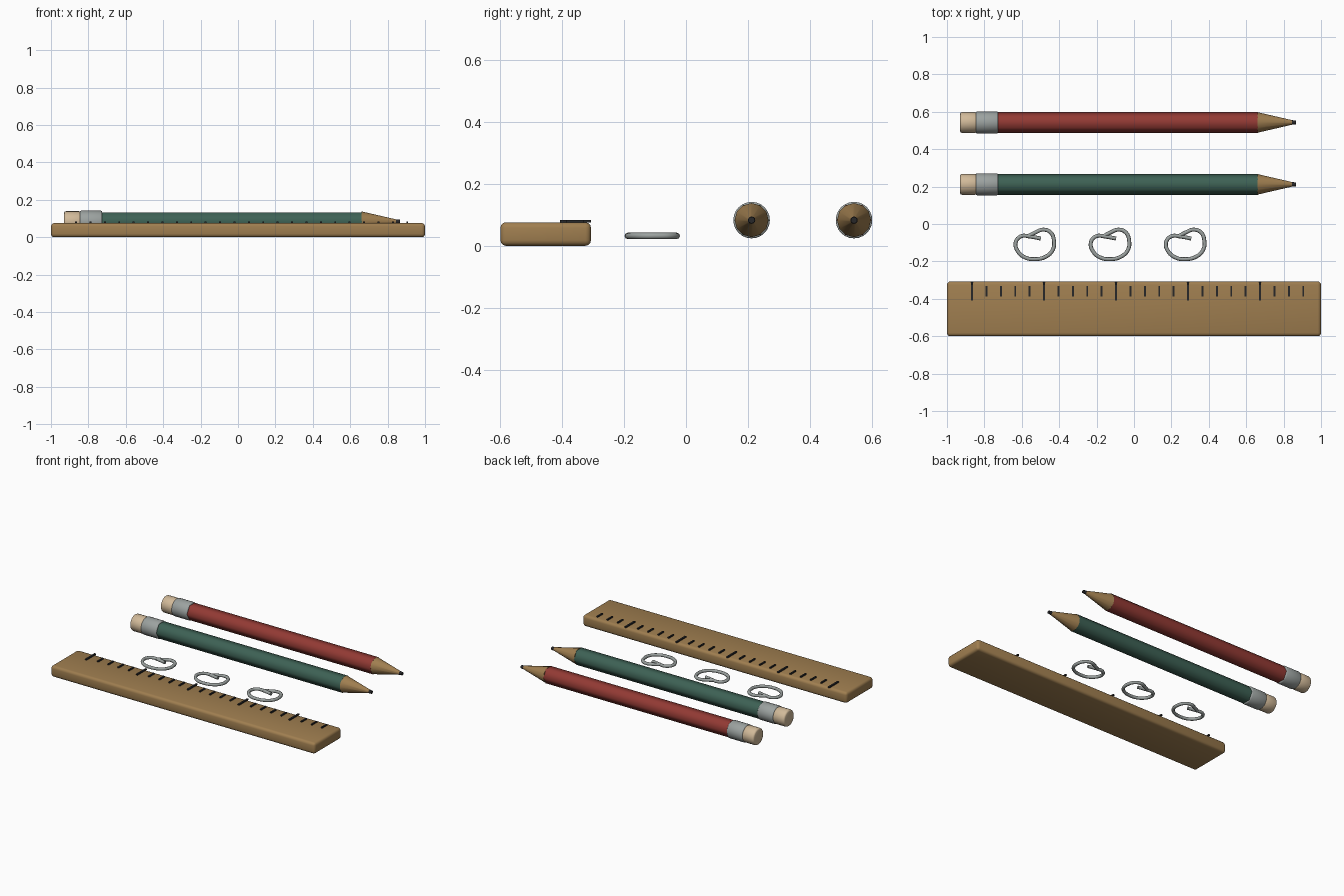
import bpy, bmesh
from math import cos, sin, pi, radians
from mathutils import Vector

cube = bpy.data.objects.get("Cube")
if cube:
    bpy.data.objects.remove(cube, do_unlink=True)


def material(name, color):
    m = bpy.data.materials.new(name)
    m.use_nodes = True
    m.diffuse_color = (*color, 1)
    bsdf = m.node_tree.nodes["Principled BSDF"]
    bsdf.inputs["Base Color"].default_value = (*color, 1)
    bsdf.inputs["Roughness"].default_value = 0.7
    return m


WOOD = material("wood", (0.35, 0.21, 0.08))
RED = material("red paint", (0.29, 0.042, 0.034))
GREEN = material("green paint", (0.047, 0.12, 0.09))
METAL = material("metal", (0.33, 0.36, 0.35))
ERASER = material("eraser", (0.64, 0.49, 0.32))
BLACK = material("black", (0.02, 0.02, 0.022))


def finish(name, bm, mat, smooth=None):
    bmesh.ops.recalc_face_normals(bm, faces=bm.faces)
    mesh = bpy.data.meshes.new(name)
    bm.to_mesh(mesh)
    bm.free()
    mesh.materials.append(mat)
    obj = bpy.data.objects.new(name, mesh)
    bpy.context.collection.objects.link(obj)
    if smooth:
        bpy.ops.object.select_all(action='DESELECT')
        obj.select_set(True)
        bpy.context.view_layer.objects.active = obj
        bpy.ops.object.shade_smooth_by_angle(angle=radians(smooth))
    return obj


def add_box(bm, lo, hi):
    verts = bmesh.ops.create_cube(bm, size=1)["verts"]
    lo, hi = Vector(lo), Vector(hi)
    for v in verts:
        v.co = (lo + hi) / 2 + v.co * (hi - lo)


def lathe(name, profile, y, sides, mat, smooth):
    """Spin (x, radius) pairs around a pencil axis running along x."""
    bm = bmesh.new()
    rings = [[bm.verts.new((x, y + r * cos(2 * pi * i / sides),
                            AXIS_Z + r * sin(2 * pi * i / sides)))
              for i in range(sides)] for x, r in profile]
    for a, b in zip(rings, rings[1:]):
        for i in range(sides):
            j = (i + 1) % sides
            bm.faces.new((a[i], a[j], b[j], b[i]))
    bm.faces.new(rings[0])
    bm.faces.new(rings[-1])
    return finish(name, bm, mat, smooth)


def rounded(x0, x1, r, b):
    """Cylinder profile with softened rims."""
    return [(x0, r - b), (x0 + b * 0.3, r - b * 0.3), (x0 + b, r),
            (x1 - b, r), (x1 - b * 0.3, r - b * 0.3), (x1, r - b)]


# Ruler with softened edges
bm = bmesh.new()
add_box(bm, (-1, -0.6, 0), (1, -0.307, 0.076))
bmesh.ops.bevel(bm, geom=bm.edges[:], offset=0.018, segments=3,
                profile=0.5, affect='EDGES')
finish("ruler", bm, WOOD, 40)

# Ruler marks, every fifth one long
bm = bmesh.new()
for i in range(24):
    x = -0.866 + i * 0.077
    y0, y1, w = (-0.408, -0.307, 0.006) if i % 5 == 0 else (-0.388, -0.332, 0.005)
    add_box(bm, (x - w, y0, 0.0755), (x + w, y1, 0.084))
finish("ruler_marks", bm, BLACK)

# Pencils
AXIS_Z = 0.083
for color, paint, y in (("green", GREEN, 0.212), ("red", RED, 0.543)):
    lathe(color + "_pencil_eraser", rounded(-0.93, -0.84, 0.056, 0.01), y, 24, ERASER, 50)
    lathe(color + "_pencil_ferrule", rounded(-0.845, -0.727, 0.059, 0.006), y, 24, METAL, 50)
    lathe(color + "_pencil_body", [(-0.74, 0.056), (0.663, 0.056)], y, 6, paint, 65)
    lathe(color + "_pencil_point", [(0.66, 0.055), (0.85, 0.011)], y, 12, WOOD, 40)
    lathe(color + "_pencil_lead", [(0.838, 0.0125), (0.866, 0.0105)], y, 12, BLACK, 40)

# Bent wire clips
LOOP = [(0.032, 0.032), (-0.02, 0.042), (-0.075, 0.044), (-0.103, 0.01),
        (-0.09, -0.038), (-0.05, -0.07), (0.0, -0.078), (0.058, -0.065),
        (0.096, -0.028), (0.102, 0.022), (0.085, 0.064), (0.045, 0.08),
        (0.005, 0.066), (-0.04, 0.042)]
for i in range(3):
    curve = bpy.data.curves.new("paper_clip", 'CURVE')
    curve.dimensions = '3D'
    curve.bevel_depth = 0.0105
    curve.bevel_resolution = 2
    curve.use_fill_caps = True
    curve.resolution_u = 4
    spline = curve.splines.new('BEZIER')
    spline.bezier_points.add(len(LOOP) - 1)
    for p, (x, y) in zip(spline.bezier_points, LOOP):
        p.co = (x, y, 0)
        p.handle_left_type = p.handle_right_type = 'AUTO'
    curve.materials.append(METAL)
    clip = bpy.data.objects.new("paper_clip_%d" % (i + 1), curve)
    clip.location = (-0.53 + i * 0.402, -0.11, 0.032)
    bpy.context.collection.objects.link(clip)
